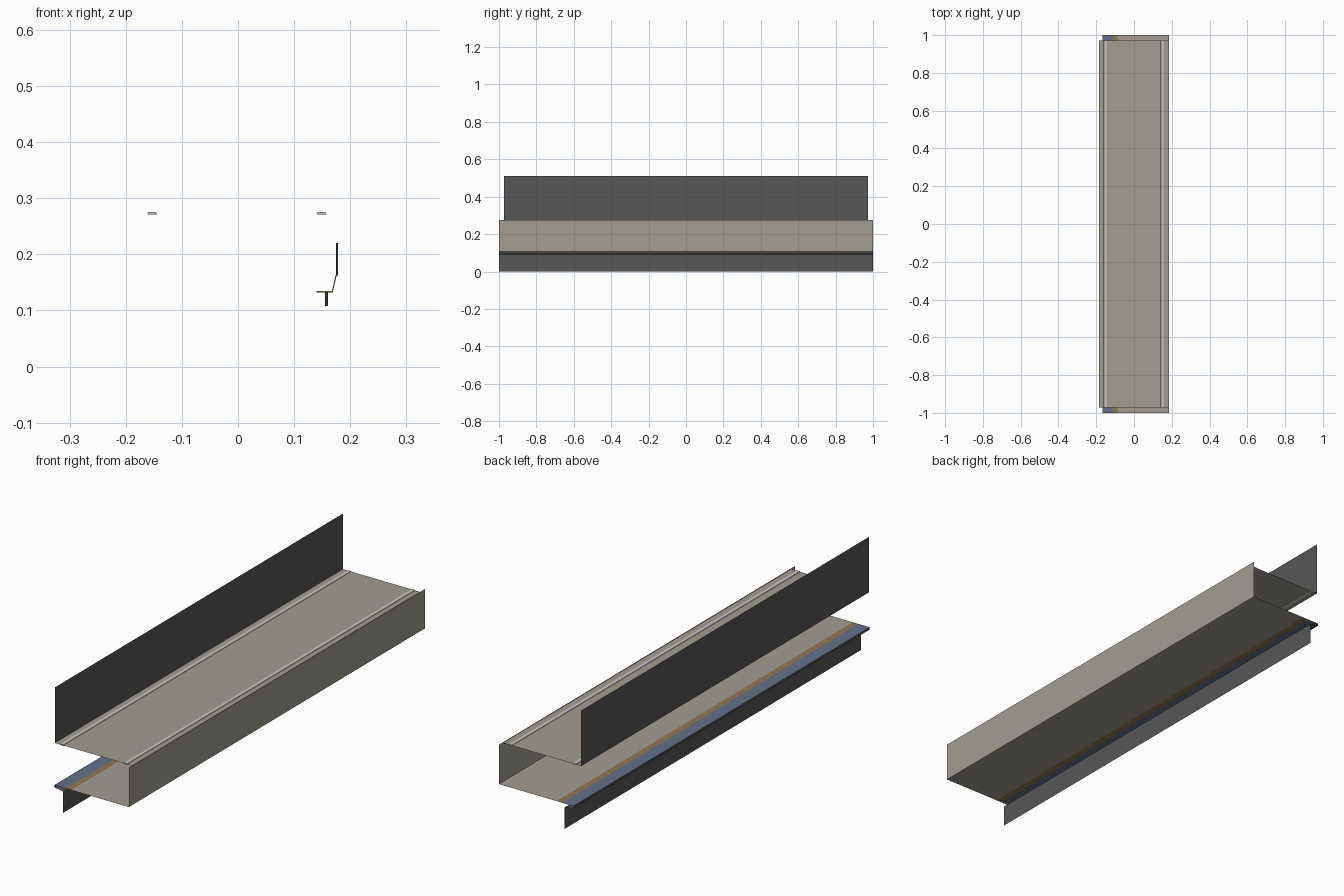
import bpy, bmesh

if "Cube" in bpy.data.objects:
    bpy.data.objects.remove(bpy.data.objects["Cube"])

def mat(name, rgb):
    m = bpy.data.materials.new(name)
    m.diffuse_color = (*rgb, 1)
    m.use_nodes = True
    m.node_tree.nodes["Principled BSDF"].inputs["Base Color"].default_value = m.diffuse_color
    return m

STONE = mat("stone", (0.36, 0.34, 0.29))
DARK = mat("dark_grey", (0.095, 0.095, 0.095))
BLUE = mat("slate_blue", (0.13, 0.16, 0.25))
TAN = mat("tan", (0.29, 0.19, 0.08))
LIGHT = mat("lamp_white", (0.58, 0.58, 0.58))
BLACK = mat("near_black", (0.03, 0.03, 0.035))

def extrude(name, pts, y0, y1, mats, closed=False):
    """Sweep an x-z profile along y; mats gives one material per segment."""
    bm = bmesh.new()
    a = [bm.verts.new((x, y0, z)) for x, z in pts]
    b = [bm.verts.new((x, y1, z)) for x, z in pts]
    slots = list(dict.fromkeys(mats))
    n = len(pts)
    for i in range(n if closed else n - 1):
        j = (i + 1) % n
        f = bm.faces.new((a[i], a[j], b[j], b[i]))
        f.material_index = slots.index(mats[i % len(mats)])
    if closed:
        bm.faces.new(a)
        bm.faces.new(b)
        bmesh.ops.recalc_face_normals(bm, faces=bm.faces)
    me = bpy.data.meshes.new(name)
    bm.to_mesh(me)
    bm.free()
    for m in slots:
        me.materials.append(m)
    ob = bpy.data.objects.new(name, me)
    bpy.context.collection.objects.link(ob)
    return ob

def box(name, x0, x1, y0, y1, z0, z1, m):
    return extrude(name, [(x0, z0), (x1, z0), (x1, z1), (x0, z1)], y0, y1, [m], True)

# Platform: track wall, sloped overhang, edge, painted strips, floor
extrude("platform",
        [(-0.127, 0), (-0.127, 0.092), (-0.168, 0.098), (-0.168, 0.108),
         (-0.114, 0.108), (-0.088, 0.108), (0.184, 0.108)],
        -1, 1, [DARK, DARK, DARK, BLUE, TAN, STONE])

# Back wall of the platform
extrude("back_wall", [(0.184, 0.108), (0.184, 0.276)], -1, 1, [STONE])

# Ceiling sheet and dark upper fascia
extrude("ceiling", [(0.184, 0.273), (-0.185, 0.273)], -0.972, 0.972, [STONE])
extrude("upper_fascia", [(-0.185, 0.273), (-0.185, 0.51)], -0.972, 0.972, [DARK])

# Lamp strips let into the ceiling
for side, x in (("left", -0.153), ("right", 0.149)):
    extrude("lamp_strip_" + side,
            [(x - 0.009, 0.2705), (x + 0.009, 0.2705), (x + 0.007, 0.275), (x - 0.007, 0.275)],
            -0.972, 0.972, [LIGHT], True)

# Benches: seat, sloped backrest and two posts
for i, y in enumerate((-0.366, 0.615)):
    box(f"bench_seat_{i}", 0.14, 0.169, y - 0.09, y + 0.09, 0.132, 0.135, TAN)
    extrude(f"bench_back_{i}",
            [(0.167, 0.133), (0.169, 0.133), (0.176, 0.163), (0.174, 0.163)],
            y - 0.09, y + 0.09, [TAN], True)
    for k, s in enumerate((-1, 1)):
        c = y + s * 0.059
        box(f"bench_leg_{i}_{k}", 0.155, 0.16, c - 0.003, c + 0.003, 0.1075, 0.132, BLACK)
    # Wall panel above the bench
    box(f"wall_panel_{i}", 0.175, 0.178, y - 0.06, y + 0.06, 0.162, 0.22, BLACK)
